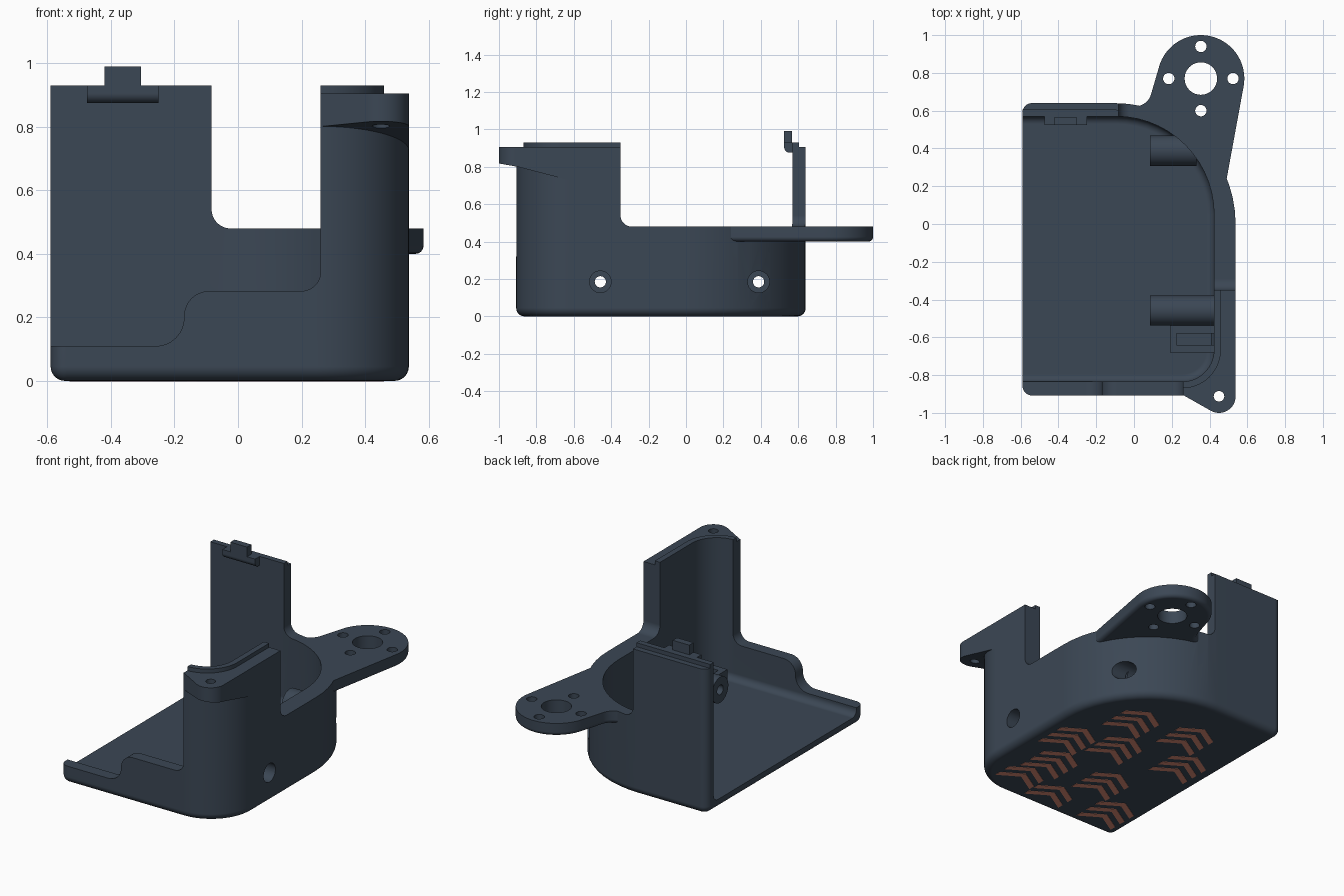
import bpy, bmesh, math
from mathutils import Vector

cube = bpy.data.objects.get("Cube")
if cube:
    bpy.data.objects.remove(cube, do_unlink=True)


def material(name, rgb):
    m = bpy.data.materials.new(name)
    m.use_nodes = True
    m.diffuse_color = (*rgb, 1)
    bsdf = next(n for n in m.node_tree.nodes if n.type == 'BSDF_PRINCIPLED')
    bsdf.inputs["Base Color"].default_value = (*rgb, 1)
    return m


SLATE = material("slate blue", (0.044, 0.063, 0.09))
CORAL = material("coral", (0.7, 0.26, 0.18))


def rounded(corners):
    """Closed outline from (u, v) or (u, v, radius) corners."""
    out, n = [], len(corners)
    for i, c in enumerate(corners):
        p = Vector(c[:2])
        if len(c) < 3:
            out.append(p)
            continue
        a = (Vector(corners[i - 1][:2]) - p).normalized()
        b = (Vector(corners[(i + 1) % n][:2]) - p).normalized()
        half = a.angle(b) / 2
        reach = c[2] / math.tan(half)
        centre = p + (a + b).normalized() * (c[2] / math.sin(half))
        start, end = p + a * reach - centre, p + b * reach - centre
        t0 = math.atan2(start.y, start.x)
        sweep = math.atan2(start.x * end.y - start.y * end.x, start.dot(end))
        steps = max(3, round(abs(sweep) * 9))
        for k in range(steps + 1):
            t = t0 + sweep * k / steps
            out.append(centre + Vector((math.cos(t), math.sin(t))) * c[2])
    return out


def circle(u, v, r, t0=0, t1=360, n=40):
    steps = n if t1 - t0 == 360 else n + 1
    angles = [math.radians(t0 + (t1 - t0) * k / n) for k in range(steps)]
    return [(u + r * math.cos(t), v + r * math.sin(t)) for t in angles]


def prism(name, outline, lo, hi, axis='z', round_base=0, mat=SLATE):
    """Extrude an outline along an axis, optionally with a rounded base."""
    place = {'z': lambda u, v, w: (u, v, w),
             'y': lambda u, v, w: (u, w, v),
             'x': lambda u, v, w: (w, u, v)}[axis]
    bm = bmesh.new()
    low = [bm.verts.new(place(u, v, lo)) for u, v in outline]
    high = [bm.verts.new(place(u, v, hi)) for u, v in outline]
    base = bm.faces.new(low)
    bm.faces.new(high)
    for i in range(len(low)):
        bm.faces.new((low[i - 1], low[i], high[i], high[i - 1]))
    bmesh.ops.recalc_face_normals(bm, faces=bm.faces)
    if round_base:
        bmesh.ops.bevel(bm, geom=list(base.edges), offset=round_base,
                        segments=6, profile=0.5, affect='EDGES')
    me = bpy.data.meshes.new(name)
    bm.to_mesh(me)
    bm.free()
    me.materials.append(mat)
    ob = bpy.data.objects.new(name, me)
    bpy.context.collection.objects.link(ob)
    return ob


def box(name, x, y, z):
    return prism(name, [(x[0], y[0]), (x[1], y[0]), (x[1], y[1]), (x[0], y[1])], *z)


def activate(ob):
    bpy.ops.object.select_all(action='DESELECT')
    ob.select_set(True)
    bpy.context.view_layer.objects.active = ob


def combine(target, tool, op='DIFFERENCE'):
    activate(target)
    mod = target.modifiers.new("cut", 'BOOLEAN')
    mod.operation, mod.object, mod.solver = op, tool, 'EXACT'
    bpy.ops.object.modifier_apply(modifier=mod.name)
    bpy.data.objects.remove(tool, do_unlink=True)


def finish(ob):
    activate(ob)
    bpy.ops.object.shade_smooth_by_angle(angle=math.radians(32))
    mod = ob.modifiers.new("weighted", 'WEIGHTED_NORMAL')
    mod.keep_sharp = True


def shell_outline(left, right, front, back, r_end, r_front, r_back):
    end = (r_end,) if r_end else ()
    return rounded([(left, front, *end), (right, front, r_front),
                    (right, back, r_back), (left, back, *end)])


# Solid housing with a raised lip
body = prism("housing", shell_outline(-.59, .538, -.908, .64, .05, .29, .64),
             0, .905, round_base=.045)
lip = prism("lip", shell_outline(-.59, .46, -.87, .605, 0, .205, .555), .85, .93)
combine(body, lip, 'UNION')

# Round mounting flange at the back
flange_outline = rounded([(.2, .3), (.4, .05), (.487, .22)]
                         + circle(.354, .77, .23, -10, 163)
                         + [(.068, .61, .09), (-.1, .638), (-.1, .5)])
combine(body, prism("flange", flange_outline, .40, .48, round_base=.025), 'UNION')

# Screw ear on the tall front corner, with a gently sloping underside
ear = prism("ear", circle(.45, -.912, .088, -118, 0, 16)
            + [(.538, -.6), (.25, -.6), (.25, -.9)], .65, .905)
combine(ear, prism("ear_slope", [(-1.1, .6), (-.5, .6), (-.5, .695), (-.9, .8), (-1.1, .835)],
                   .1, .7, 'x'))
combine(body, ear, 'UNION')

# Hollow interior, open on the left end
combine(body, prism("cavity", shell_outline(-.9, .424, -.835, .57, 0, .17, .52),
                    .06, 1.3, round_base=.04))

# Stepped front wall
combine(body, prism("front_cut", rounded([
    (-.9, .11), (-.17, .11, .088), (-.17, .283, .08), (.26, .283, .06),
    (.26, 1.3), (-.9, 1.3)]), -1.3, -.3, 'y'))

# Low opening between the back wall and the front corner
combine(body, prism("back_gap", rounded([
    (-.083, .48, .06), (.9, .48), (.9, 1.3), (-.083, 1.3)]), .2, 1.3, 'y'))
combine(body, prism("side_gap", rounded([
    (-.35, .48, .06), (.3, .48), (.3, 1.3), (-.35, 1.3)]), .3, 1.3, 'x'))

# Horizontal screw bosses
for y, end in ((-.458, .46), (.388, .33)):
    combine(body, prism("boss", circle(y, .185, .08), .085, end, 'x'), 'UNION')
    combine(body, prism("screw_hole", circle(y, .185, .03), -.2, 1, 'x'))
    combine(body, prism("counterbore", circle(y, .185, .058), .25, 1, 'x'))

# Small slotted bracket beside the front boss
bracket = box("bracket", (.19, .45), (-.68, -.53), (.03, .2))
combine(bracket, box("slot", (.225, .43), (-.64, -.58), (.07, .4)))
combine(body, bracket, 'UNION')

# Flange and ear holes
holes = [(.354, .77, .086), (.45, -.912, .028)]
holes += [(.354 + dx * .17, .77 + dy * .17, .03) for dx, dy in ((1, 0), (-1, 0), (0, 1), (0, -1))]
for x, y, r in holes:
    combine(body, prism("hole", circle(x, y, r), .3, 1.2))
finish(body)

# Snap clip on the back wall
clip_base = prism("clip_base", rounded([(.525, .875, .03), (.575, .875), (.575, .93), (.525, .93)]),
                  -.475, -.25, 'x')
finish(clip_base)
clip_tongue = box("clip_tongue", (-.42, -.305), (.525, .567), (.92, .99))

# Nested chevron inlays on the underside: centre and number of stripes
clusters = [(.17, .17, 3), (.33, -.22, 3), (-.20, .22, 3), (.05, -.13, 3), (.23, -.5, 3),
            (-.38, -.06, 3), (.27, -.68, 2), (-.16, -.5, 3), (0, -.74, 2), (-.4, -.74, 3)]
half, drop, stripe = .13, .08, .042
for x, y, count in clusters:
    for k in range(count):
        apex = y + .06 + (k - 1) * .085
        prism("chevron_inlay", [(x, apex + stripe), (x - half, apex - drop + stripe),
                                (x - half, apex - drop), (x, apex),
                                (x + half, apex - drop), (x + half, apex - drop + stripe)],
              -.0015, .002, mat=CORAL)
